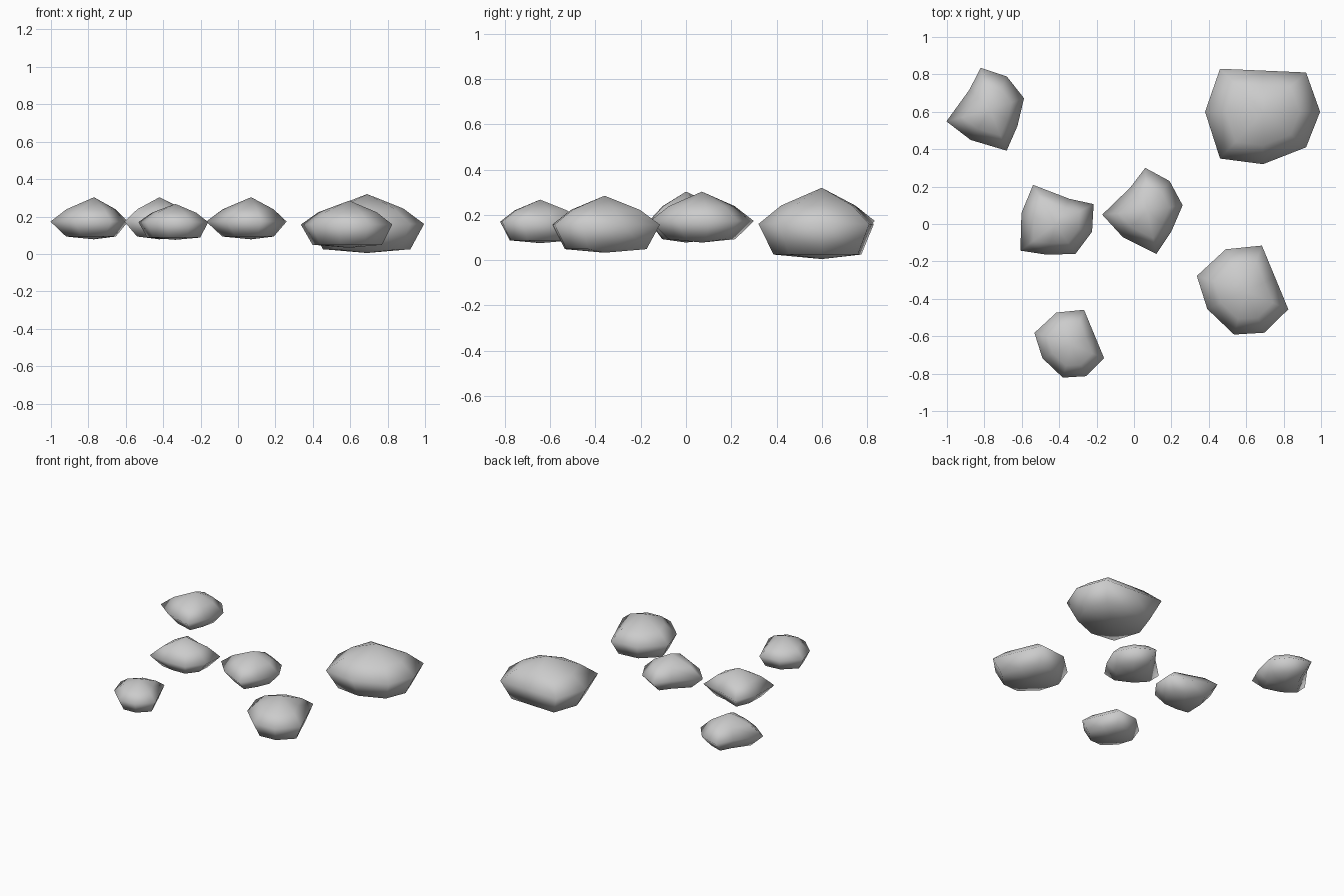
import bpy, bmesh
from math import radians
from mathutils import Matrix

if "Cube" in bpy.data.objects:
    bpy.data.objects.remove(bpy.data.objects["Cube"])

# Two base stones: waist outline (relative to the apex axis), then
# rings as (outline factor, z) and pole heights, all relative to waist height
BROAD = dict(
    outline=[(.305, 0), (.23, .21), (0, .22), (-.23, .23), (-.31, 0),
             (-.23, -.25), (0, -.28), (.23, -.19)],
    rings=[(.64, .082), (1, 0), (.76, -.135)], top=.16, bottom=-.155)
SPIKY = dict(
    outline=[(.19, .03), (.12, .16), (-.01, .23), (-.09, .125), (-.24, -.02),
             (-.13, -.14), (.05, -.23), (.13, -.11)],
    rings=[(.63, .066), (1, 0), (.64, -.08)], top=.13, bottom=-.095)


def stone(name, shape, loc, turn=0, scale=1):
    bm = bmesh.new()
    rings = [[bm.verts.new((x * f, y * f, z)) for x, y in shape["outline"]]
             for f, z in shape["rings"]]
    top = bm.verts.new((0, 0, shape["top"]))
    bottom = bm.verts.new((0, 0, shape["bottom"]))
    n = len(shape["outline"])
    for i in range(n):
        j = (i + 1) % n
        bm.faces.new((top, rings[0][i], rings[0][j]))
        bm.faces.new((bottom, rings[-1][j], rings[-1][i]))
        for a, b in zip(rings, rings[1:]):
            bm.faces.new((a[i], b[i], b[j], a[j]))
    bm.transform(Matrix.Translation(loc) @ Matrix.Rotation(radians(turn), 4, 'Z')
                 @ Matrix.Scale(scale, 4))
    bmesh.ops.recalc_face_normals(bm, faces=bm.faces)
    for f in bm.faces:
        f.smooth = True
    me = bpy.data.meshes.new(name)
    bm.to_mesh(me)
    bm.free()
    bpy.context.collection.objects.link(bpy.data.objects.new(name, me))


# Broad stones, large to small
stone("large_stone", BROAD, (.69, .60, .16))
stone("medium_stone", BROAD, (.595, -.36, .157), -65, .8)
stone("small_stone", BROAD, (-.335, -.645, .17), -65, .61)

# Spiky stones
stone("spiky_stone_middle", SPIKY, (.07, .07, .173))
stone("spiky_stone_back", SPIKY, (-.77, .61, .173), 10)
stone("spiky_stone_left", SPIKY, (-.42, 0, .173), -65)
